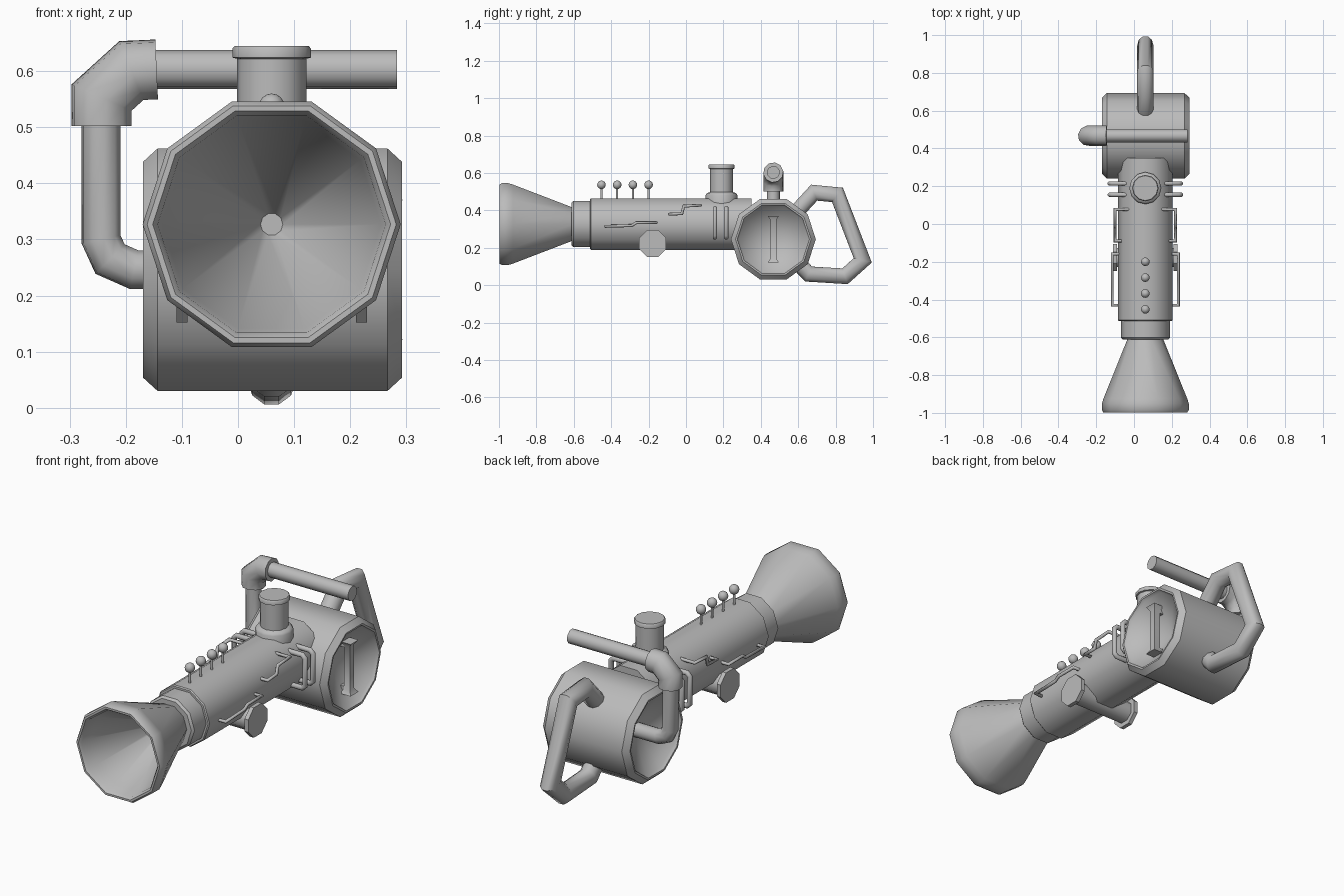
import bpy, bmesh, math
from mathutils import Vector

if "Cube" in bpy.data.objects:
    bpy.data.objects.remove(bpy.data.objects["Cube"])

CX, CZ = 0.06, 0.327          # centre line of the barrel
grey = bpy.data.materials.new("grey metal")
grey.diffuse_color = (0.5, 0.5, 0.5, 1)
grey.use_nodes = True
grey.node_tree.nodes["Principled BSDF"].inputs["Base Color"].default_value = grey.diffuse_color


def finish(name, bm, angle=40):
    bmesh.ops.remove_doubles(bm, verts=bm.verts, dist=1e-5)
    bmesh.ops.recalc_face_normals(bm, faces=bm.faces)
    me = bpy.data.meshes.new(name)
    bm.to_mesh(me)
    bm.free()
    me.materials.append(grey)
    me.shade_smooth()
    me.set_sharp_from_angle(angle=math.radians(angle))
    ob = bpy.data.objects.new(name, me)
    bpy.context.collection.objects.link(ob)
    return ob


def skin(bm, rings):
    n = len(rings[0])
    for a, b in zip(rings, rings[1:]):
        for i in range(n):
            j = (i + 1) % n
            bm.faces.new((a[i], a[j], b[j], b[i]))
    bm.faces.new(rings[0])
    bm.faces.new(rings[-1])


def lathe(name, profile, centre, axis, sides=10, phase=0.0, angle=40):
    """Turn (radius, distance) pairs round an axis; angle zero is +x or +y."""
    w = Vector(((1, 0, 0), (0, 1, 0), (0, 0, 1))[axis])
    u = Vector((0, 1, 0)) if axis == 0 else Vector((1, 0, 0))
    v = w.cross(u)
    bm = bmesh.new()
    rings = []
    for r, t in profile:
        rings.append([bm.verts.new(Vector(centre) + w * t
                      + u * r * math.cos(phase + 2 * math.pi * i / sides)
                      + v * r * math.sin(phase + 2 * math.pi * i / sides))
                      for i in range(sides)])
    skin(bm, rings)
    return finish(name, bm, angle)


def tube(name, path, r, sides=10, angle=50):
    """Round pipe with mitred corners."""
    p = [Vector(q) for q in path]
    d = [(b - a).normalized() for a, b in zip(p, p[1:])]
    u = d[0].orthogonal().normalized()
    v = d[0].cross(u)
    ring = [p[0] + r * (u * math.cos(a) + v * math.sin(a))
            for a in (2 * math.pi * (i + 0.5) / sides for i in range(sides))]
    bm = bmesh.new()
    rings = [[bm.verts.new(c) for c in ring]]
    for k in range(1, len(p)):
        n = (d[k - 1] + d[k]).normalized() if k < len(d) else d[-1]
        ring = [c + d[k - 1] * ((p[k] - c).dot(n) / d[k - 1].dot(n)) for c in ring]
        rings.append([bm.verts.new(c) for c in ring])
    skin(bm, rings)
    return finish(name, bm, angle)


# Flared horn with a rounded lip and hollow mouth
lathe("horn", [(0.085, -0.59), (0.095, -0.61), (0.222, -0.925), (0.23, -0.95),
               (0.23, -0.985), (0.222, -0.998), (0.212, -0.998), (0.203, -0.985),
               (0.195, -0.93), (0.02, -0.63)], (CX, 0, CZ), 1)

# Collar and barrel
lathe("collar", [(0.12, -0.612), (0.13, -0.602), (0.13, -0.50)], (CX, 0, CZ), 1)
lathe("barrel", [(0.14, -0.513), (0.145, -0.508), (0.145, 0.35)], (CX, 0, CZ), 1)

# Cross drum with dished ends
half = [(0.0, 0.11), (0.185, 0.215), (0.193, 0.23), (0.202, 0.231), (0.227, 0.205)]
lathe("drum", [(r, -t) for r, t in half] + [(r, t) for r, t in reversed(half)],
      (0.0615, 0.467, 0.246), 0)

# Grip bar over the right dish
lathe("drum_grip", [(0.042, -0.125), (0.023, -0.105), (0.023, 0.105), (0.042, 0.125)],
      (0.264, 0.467, 0.246), 2, 4, math.pi / 4)
for s in (-1, 1):
    lathe("grip_foot", [(0.02, 0.17), (0.02, 0.27)],
          (0, 0.467, 0.246 + s * 0.108), 0, 4, math.pi / 4)

# Chimney with cap and flange
lathe("chimney", [(0.085, 0.42), (0.085, 0.482), (0.078, 0.492), (0.062, 0.498),
                  (0.062, 0.622), (0.070, 0.624), (0.070, 0.640), (0.066, 0.645)],
      (CX, 0.19, 0), 2, 12)

# Rear loop handle
loop = [(0.57, 0.37), (0.685, 0.495), (0.81, 0.483), (0.945, 0.133),
        (0.85, 0.048), (0.655, 0.06), (0.57, 0.15)]
tube("rear_handle", [(CX, y, z) for y, z in loop], 0.043)

# Side pipe, elbow joint and top rod
tube("side_pipe", [(x, 0.467, z) for x, z in
     [(-0.06, 0.246), (-0.185, 0.246), (-0.228, 0.265), (-0.244, 0.30), (-0.244, 0.53)]],
     0.035)
tube("pipe_elbow", [(x, 0.467, z) for x, z in
     [(-0.243, 0.502), (-0.243, 0.553), (-0.19, 0.601), (-0.145, 0.603)]], 0.054)
tube("top_rod", [(-0.17, 0.467, 0.603), (0.283, 0.467, 0.603)], 0.035)

# Row of ball-headed pins
for y in (-0.452, -0.368, -0.284, -0.2):
    lathe("pin_stem", [(0.006, 0.45), (0.006, 0.53)], (CX, y, 0), 2, 6, angle=65)
    ball = [(0.023 * math.sin(math.pi * k / 8), -0.023 * math.cos(math.pi * k / 8))
            for k in range(9)]
    lathe("pin_ball", ball, (CX, y, 0.537), 2, 12, angle=60)

# Cross axle under the barrel with end discs
lathe("axle", [(0.055, -0.16), (0.055, 0.16)], (CX, -0.178, 0.224), 0, 8, math.pi / 8, 50)
for s in (-1, 1):
    lathe("axle_disc", [(0.078, s * 0.15), (0.078, s * 0.17)],
          (CX, -0.178, 0.224), 0, 8, math.pi / 8, 30)

# Thin wires and upright staples on both flanks: (x offset, y, z)
wires = {
    "long_wire": [(0.12, -0.43, 0.315), (0.175, -0.43, 0.315), (0.175, -0.29, 0.319),
                  (0.175, -0.265, 0.335), (0.175, -0.158, 0.335), (0.12, -0.158, 0.335)],
    "short_wire": [(0.11, -0.09, 0.38), (0.16, -0.09, 0.38), (0.16, -0.022, 0.383),
                   (0.16, -0.012, 0.423), (0.16, 0.078, 0.428), (0.08, 0.078, 0.428)],
}
for s in (-1, 1):
    for name, pts in wires.items():
        tube(name, [(CX + s * x, y, z) for x, y, z in pts], 0.008, 6, 65)
    for y in (0.155, 0.215):
        tube("staple", [(CX + s * x, y, z) for x, z in
             [(0.09, 0.255), (0.175, 0.255), (0.188, 0.268),
              (0.188, 0.40), (0.175, 0.413), (0.09, 0.413)]], 0.012, 8)
